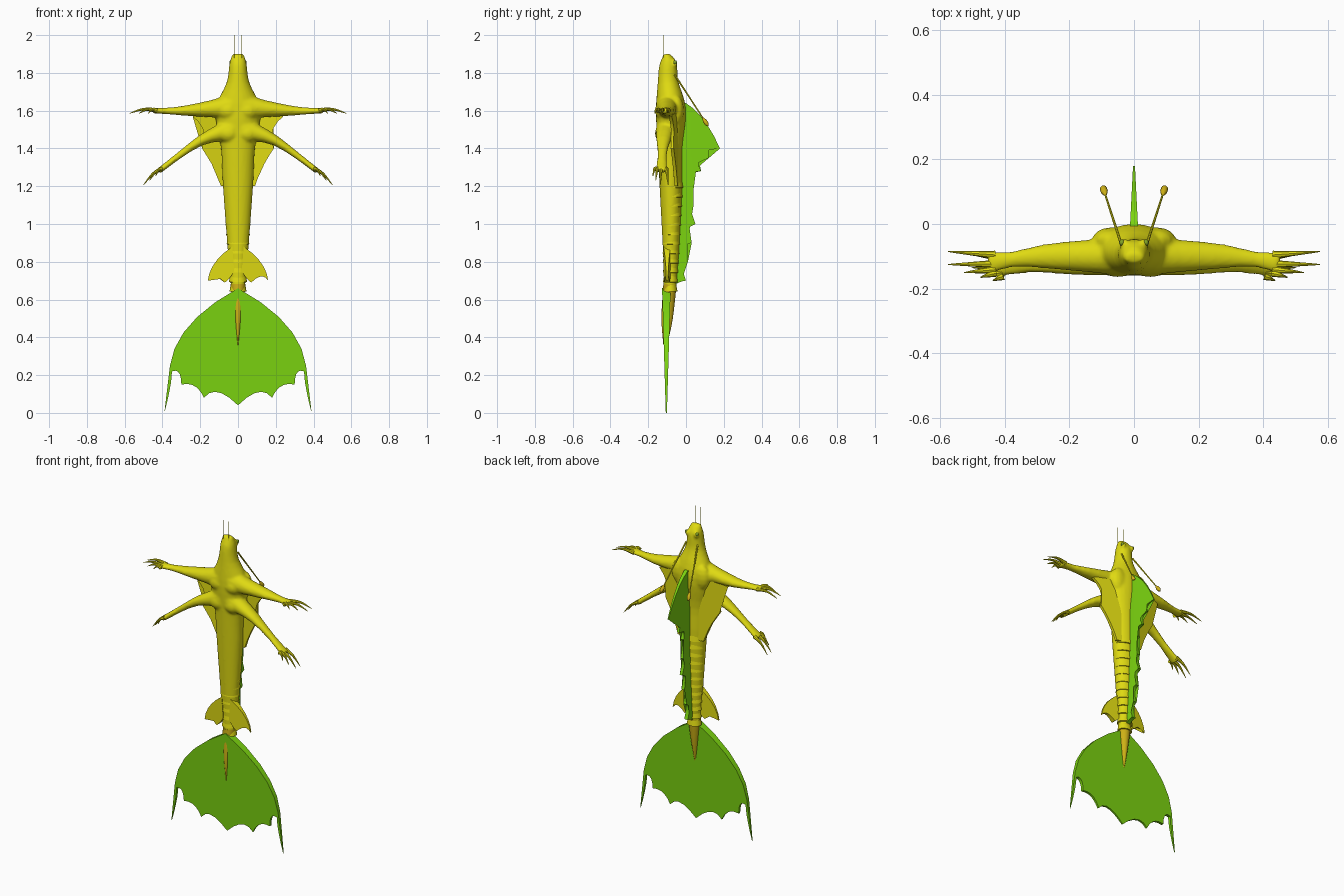
import bpy, bmesh, math
from mathutils import Vector, Matrix

cube = bpy.data.objects.get("Cube")
if cube:
    bpy.data.objects.remove(cube)


def material(name, red, green, blue):
    colour = (red, green, blue, 1)
    mat = bpy.data.materials.new(name)
    mat.use_nodes = True
    mat.diffuse_color = colour
    mat.node_tree.nodes["Principled BSDF"].inputs["Base Color"].default_value = colour
    return mat


yellow = material("yellow skin", .74, .7, .006)
green = material("green fin", .2, .66, .005)
ochre = material("ochre", .62, .44, .008)
olive = material("olive eye", .22, .36, .02)


def finish(name, bm, mat, angle=40):
    bmesh.ops.recalc_face_normals(bm, faces=bm.faces)
    mesh = bpy.data.meshes.new(name)
    bm.to_mesh(mesh)
    bm.free()
    mesh.materials.append(mat)
    ob = bpy.data.objects.new(name, mesh)
    bpy.context.collection.objects.link(ob)
    bpy.ops.object.select_all(action="DESELECT")
    ob.select_set(True)
    bpy.context.view_layer.objects.active = ob
    bpy.ops.object.shade_smooth_by_angle(angle=math.radians(angle))
    return ob


def smooth(points, steps=4):
    """Spline through points of any dimension."""
    pts = [Vector(p) for p in points]
    padded = [pts[0], *pts, pts[-1]]
    result = []
    for a, b, c, d in zip(padded, padded[1:], padded[2:], padded[3:]):
        for k in range(steps):
            t = k / steps
            result.append(b + (c - a) * t / 2 + (a - b * 2.5 + c * 2 - d / 2) * t * t
                          + ((b - c) * 1.5 + (d - a) / 2) * t ** 3)
    return result + [pts[-1]]


def arcs(points, steps=5):
    """Outline through alternating anchor and control points."""
    pts = [Vector(p) for p in points]
    result = []
    for a, c, b in zip(pts[::2], pts[1::2], pts[2::2]):
        for k in range(steps):
            t = k / steps
            result.append(a.lerp(c, t).lerp(c.lerp(b, t), t))
    return result + [pts[-1]]


def tube(bm, path, seg=16):
    """Loft ellipses along a path of (centre, depth radius, cross radius)."""
    pts = [Vector(p[0]) for p in path]
    rings = []
    for i, (centre, depth, cross) in enumerate(path):
        along = (pts[min(i + 1, len(pts) - 1)] - pts[max(i - 1, 0)]).normalized()
        u = Vector((0, 1, 0))
        u = (u - along * u.dot(along)).normalized()
        v = along.cross(u)
        turns = [math.tau * k / seg for k in range(seg)]
        rings.append([bm.verts.new(pts[i] + u * depth * math.cos(a) + v * cross * math.sin(a))
                      for a in turns])
    for low, high in zip(rings, rings[1:]):
        for k in range(seg):
            n = (k + 1) % seg
            bm.faces.new((low[k], low[n], high[n], high[k]))
    bm.faces.new(rings[0])
    bm.faces.new(rings[-1])


def trunk(bm, rows):
    """Upright loft from rows of height, front, back and half width."""
    tube(bm, [((0, (front + back) / 2, z), (back - front) / 2, width)
              for z, front, back, width in smooth(rows)], 24)


def ball(bm, centre, radii):
    place = Matrix.Translation(centre) @ Matrix.Diagonal((*radii, 1))
    bmesh.ops.create_uvsphere(bm, u_segments=16, v_segments=8, radius=1, matrix=place)


def plate(bm, outline, place, half):
    """Closed plate from an outline; place(a, b, offset) gives a point."""
    front, back = [[bm.verts.new(place(a, b, s * half(a, b))) for a, b in outline]
                   for s in (1, -1)]
    caps = [bm.faces.new(front), bm.faces.new(back[::-1])]
    for i in range(len(outline)):
        bm.faces.new((front[i - 1], back[i - 1], back[i], front[i]))
    bmesh.ops.triangulate(bm, faces=caps)


# Torso, head, arms and muscles, blended into one skin
arms = [  # root, elbow, palm, finger reach
    ((.03, -.1, 1.62), (.28, -.1, 1.6), (.45, -.12, 1.6), .125),
    ((.03, -.1, 1.5), (.2, -.12, 1.44), (.42, -.13, 1.28), .1)]
girth = smooth([(.06, .07), (.05, .045), (.037, .027), (.024, .017), (.035, .015)], 2)
bm = bmesh.new()
trunk(bm, [(1.9, -.12, -.09, .03), (1.85, -.14, -.05, .045), (1.75, -.15, -.04, .06),
           (1.6, -.16, 0, .12), (1.4, -.15, -.02, .09), (1.2, -.14, -.02, .08),
           (.8, -.12, -.04, .05), (.6, -.12, -.06, .03)])
for s in (1, -1):
    for root, elbow, palm, reach in arms:
        line = smooth((root, elbow, palm))
        tube(bm, [((s * p.x, p.y, p.z), a, b) for p, (a, b) in zip(line, girth)])
        ball(bm, (s * .05, -.12, root[2] - .02), (.06, .045, .05))
    ball(bm, (s * .07, -.05, 1.6), (.06, .04, .08))
    ball(bm, (s * .03, -.06, 1.85), (.015, .015, .02))
body = finish("body", bm, yellow)
blend = body.modifiers.new("blend", "REMESH")
blend.mode = "VOXEL"
blend.voxel_size = .008
blend.use_smooth_shade = True
relax = body.modifiers.new("relax", "SMOOTH")
relax.factor = .5
relax.iterations = 4

# Clawed fingers fanned from each palm
bm = bmesh.new()
for s in (1, -1):
    for root, elbow, palm, reach in arms:
        ahead = Vector(palm) - Vector(elbow)
        ahead.y = 0
        ahead.normalize()
        for spread, length in ((.035, 1), (-.005, 1), (-.03, .6), (-.045, .2)):
            start = Vector(palm) + Vector((0, spread * .7, 0)) - ahead * .02
            tip = Vector(palm) + Vector((0, spread, -.015)) + ahead * reach * length
            knuckle = start.lerp(tip, .5) + Vector((0, 0, .015))
            line = smooth((start, knuckle, tip))
            tube(bm, [((s * p.x, p.y, p.z), r, r) for p, r in
                      zip(line, [.013 - .0015 * i for i in range(len(line))])], 8)
finish("clawed_fingers", bm, yellow)

# Skin webs between arms and waist
web = arcs([(.03, 1.62), (.15, 1.6), (.24, 1.57), (.15, 1.5), (.19, 1.4),
            (.12, 1.3), (.09, 1.2), (.06, 1.2), (.03, 1.2)])
bm = bmesh.new()
for s in (1, -1):
    plate(bm, web, lambda x, z, o: (s * x, o - .035 - .2 * x, z), lambda x, z: .008)
finish("arm_webs", bm, yellow)

# Overlapping scutes down the back
bm = bmesh.new()
rows = []
for i in range(12):
    f = i / 12
    for drop, flare in ((0, 0), (.047, .008)):
        rows.append(((0, -.072 - .012 * f, 1.24 - .6 * f - drop),
                     .05 - .022 * f + flare, .07 - .036 * f + flare))
tube(bm, rows, 24)
finish("back_scutes", bm, yellow, 30)

# Tapering tail tip
bm = bmesh.new()
trunk(bm, [(.68, -.12, -.05, .04), (.5, -.13, -.07, .02), (.36, -.12, -.1, .003)])
finish("tail_tip", bm, ochre)

# Small side fins on the tail
small_fin = arcs([(.03, .88), (.15, .8), (.16, .7), (.13, .75), (.07, .69),
                  (.05, .7), (.02, .75)])
bm = bmesh.new()
for s in (1, -1):
    plate(bm, small_fin, lambda x, z, o: (s * x, o - .1, z), lambda x, z: .022 - .11 * x)
finish("side_fins", bm, yellow)

# Broad tail fin with trailing points and a scalloped edge
half_fin = arcs([(0, .66), (.33, .48), (.36, .25), (.37, .17), (.39, 0), (.35, .15),
                 (.35, .22), (.3, .24), (.3, .15), (.22, .17), (.18, .08),
                 (.12, .16), (0, .04)])
outline = half_fin + [(-x, z) for x, z in half_fin[-2:0:-1]]
bm = bmesh.new()
plate(bm, outline, lambda x, z, o: (x, o - .104, z), lambda x, z: .003 + .03 * z)
finish("tail_fin", bm, green, 50)

# Ragged fin along the spine, notched below each point
points = [(.18, 1.4), (.12, 1.35), (.08, 1.28), (.04, 1.22), (.04, 1.1), (.05, 1),
          (.03, .9), (.01, .8), (0, .7)]
crest = [(-.05, 1.64), (0, 1.64), (.1, 1.58), points[0]]
for upper, lower in zip(points, points[1:]):
    crest += [(min(upper[0], lower[0]) - .04, upper[1]), lower]
crest += [(-.03, .7), (-.07, .67)]
crest = arcs(crest[1:]) + crest[:1]
bm = bmesh.new()
plate(bm, crest, lambda y, z, o: (o, y, z), lambda y, z: .012 - .05 * max(y, 0))
finish("spine_fin", bm, green, 50)

# Antennae with bulbs, fine whiskers and eyes
stalks, bulbs, whiskers, eyes = (bmesh.new() for part in range(4))
for s in (1, -1):
    brow, end = Vector((s * .04, -.06, 1.79)), Vector((s * .095, .11, 1.53))
    tube(stalks, [(brow, .005, .005), (end, .003, .003)], 8)
    tube(bulbs, [(brow.lerp(end, t), r, r) for t, r in
                 ((.87, .003), (.94, .011), (1, .011), (1.04, .003))], 10)
    tube(whiskers, [((s * .02, -.12, 1.88), .002, .002), ((s * .02, -.12, 2), .001, .001)], 6)
    ball(eyes, (s * .037, -.058, 1.856), (.009, .01, .011))
finish("antennae", stalks, yellow)
finish("antenna_bulbs", bulbs, ochre)
finish("whiskers", whiskers, yellow)
finish("eyes", eyes, olive)
